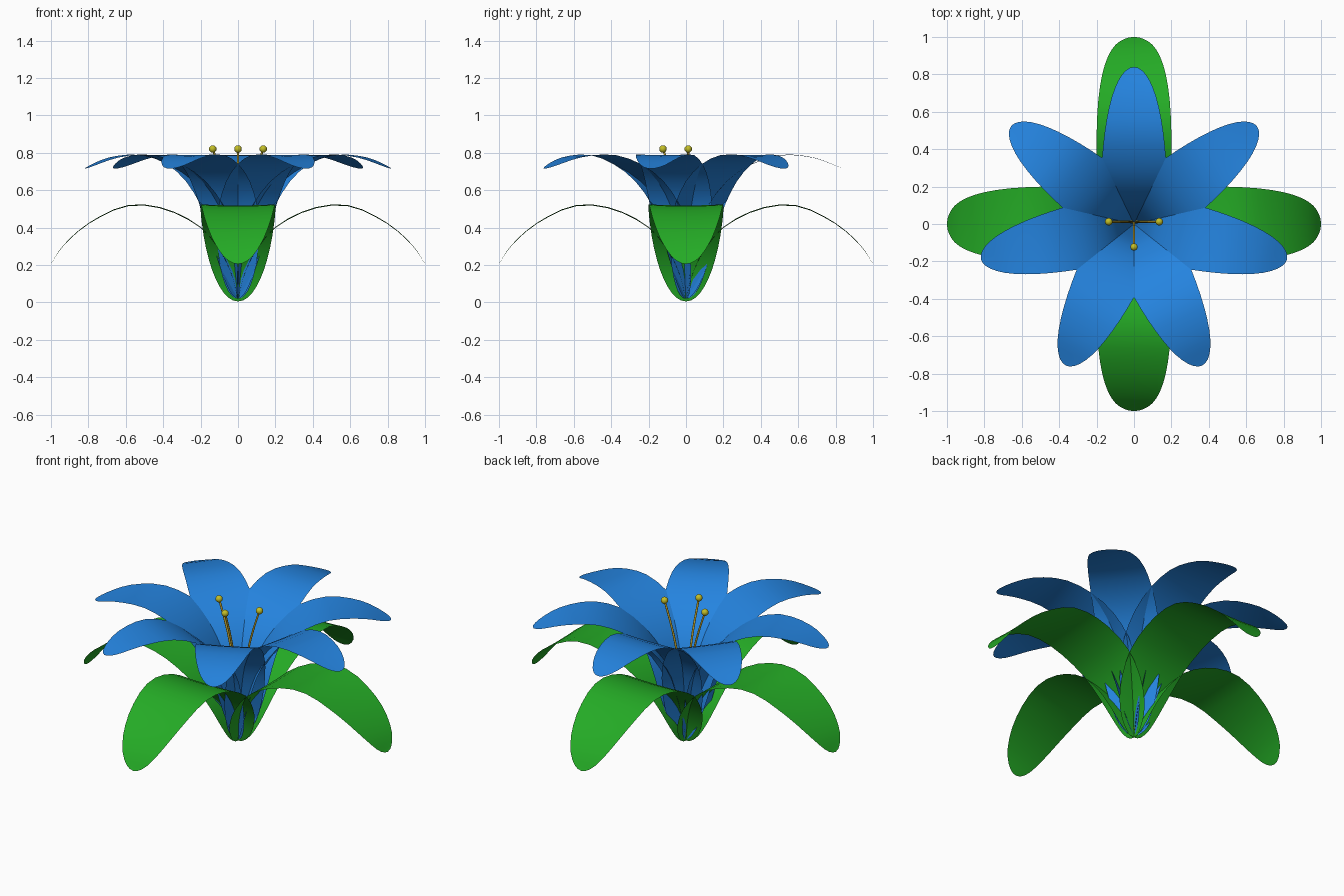
import bpy, bmesh, math
from mathutils import Vector, Matrix

if "Cube" in bpy.data.objects:
    bpy.data.objects.remove(bpy.data.objects["Cube"])


def material(name, rgb):
    m = bpy.data.materials.new(name)
    m.diffuse_color = (*rgb, 1)
    m.use_nodes = True
    m.node_tree.nodes["Principled BSDF"].inputs["Base Color"].default_value = m.diffuse_color
    return m


GREEN = material("leaf green", (0.018, 0.41, 0.019))
BLUE = material("petal blue", (0.018, 0.23, 0.74))
GOLD = material("filament gold", (0.60, 0.42, 0.03))
YELLOW = material("anther yellow", (0.55, 0.52, 0.02))


def smooth_path(points, n):
    """Catmull-Rom through the points, resampled to n+1 even steps."""
    p = [Vector(q) for q in points]
    p = [2 * p[0] - p[1]] + p + [2 * p[-1] - p[-2]]
    dense = []
    for i in range(1, len(p) - 2):
        a, b, c, d = p[i - 1:i + 3]
        for k in range(20):
            t = k / 20
            dense.append(0.5 * (2 * b + (c - a) * t + (2 * a - 5 * b + 4 * c - d) * t * t
                                + (3 * b - a - 3 * c + d) * t ** 3))
    dense.append(p[-2])
    dist = [0]
    for a, b in zip(dense, dense[1:]):
        dist.append(dist[-1] + (b - a).length)
    out, j = [], 0
    for k in range(n + 1):
        s = dist[-1] * (0.5 - 0.5 * math.cos(math.pi * k / n))  # finer at both ends
        while j < len(dense) - 2 and dist[j + 1] < s:
            j += 1
        f = (s - dist[j]) / (dist[j + 1] - dist[j])
        out.append((dense[j].lerp(dense[j + 1], min(f, 1)), s / dist[-1]))
    return out


def finish(name, bm, mat):
    me = bpy.data.meshes.new(name)
    bm.to_mesh(me)
    bm.free()
    me.materials.append(mat)
    me.polygons.foreach_set("use_smooth", [True] * len(me.polygons))
    ob = bpy.data.objects.new(name, me)
    bpy.context.collection.objects.link(ob)
    return ob


def blade(name, profile, half_width, power, angle, mat, cup):
    """Thin rounded blade that follows a (radius, height) profile."""
    bm = bmesh.new()
    rot = Matrix.Rotation(angle, 3, 'Z')
    cols = 8
    rows = []
    for p, s in smooth_path(profile, 26):
        w = half_width * math.sqrt(max(0, 1 - abs(2 * s - 1) ** power))
        row = []
        for i in range(cols + 1):
            u = 2 * i / cols - 1
            sag = cup * (w / half_width) * (1 - u * u)
            row.append(bm.verts.new(rot @ Vector((p.x, u * w, p.y - sag))))
        rows.append(row)
    for a, b in zip(rows, rows[1:]):
        for i in range(cols):
            bm.faces.new((a[i], b[i], b[i + 1], a[i + 1]))
    bmesh.ops.remove_doubles(bm, verts=bm.verts, dist=1e-5)
    return finish(name, bm, mat)


# four drooping leaves
leaf_profile = [(0, 0.005), (0.03, 0.14), (0.09, 0.27), (0.19, 0.395), (0.29, 0.46), (0.40, 0.505),
                (0.53, 0.525), (0.65, 0.503), (0.79, 0.43), (0.88, 0.36), (0.95, 0.285), (1.0, 0.205)]
for i in range(4):
    blade(f"leaf_{i + 1}", leaf_profile, 0.2, 2.3, math.pi / 2 * i, GREEN, 0.006)

# seven petals in a funnel
petal_profile = [(0, 0.02), (0.03, 0.2), (0.075, 0.4), (0.125, 0.53), (0.23, 0.66),
                 (0.36, 0.745), (0.48, 0.785), (0.57, 0.79), (0.70, 0.77), (0.84, 0.715)]
for i in range(7):
    blade(f"petal_{i + 1}", petal_profile, 0.175, 2.1,
          math.pi / 2 + math.tau * i / 7, BLUE, 0.003)

# three stamens: bent filament with a round anther
for i, a in enumerate((0, math.pi, -math.pi / 2)):
    d = Vector((math.cos(a), math.sin(a), 0))
    base = Vector((0, 0.012, 0))
    bm = bmesh.new()
    rings = []
    side = Vector((-d.y, d.x, 0))
    path = smooth_path([(0.005, 0.05), (0.03, 0.4), (0.075, 0.63), (0.135, 0.82)], 12)
    for p, s in path:
        c = base + d * p.x + Vector((0, 0, p.y))
        rings.append([bm.verts.new(c + 0.006 * (d * math.cos(math.tau * k / 8)
                                                + side * math.sin(math.tau * k / 8)))
                      for k in range(8)])
    for r, q in zip(rings, rings[1:]):
        for k in range(8):
            bm.faces.new((r[k], r[(k + 1) % 8], q[(k + 1) % 8], q[k]))
    bm.faces.new(rings[0][::-1])
    bm.faces.new(rings[-1])
    finish(f"filament_{i + 1}", bm, GOLD)

    bm = bmesh.new()
    bmesh.ops.create_uvsphere(bm, u_segments=16, v_segments=10, radius=0.02)
    bmesh.ops.translate(bm, verts=bm.verts, vec=base + d * 0.135 + Vector((0, 0, 0.82)))
    finish(f"anther_{i + 1}", bm, YELLOW)
